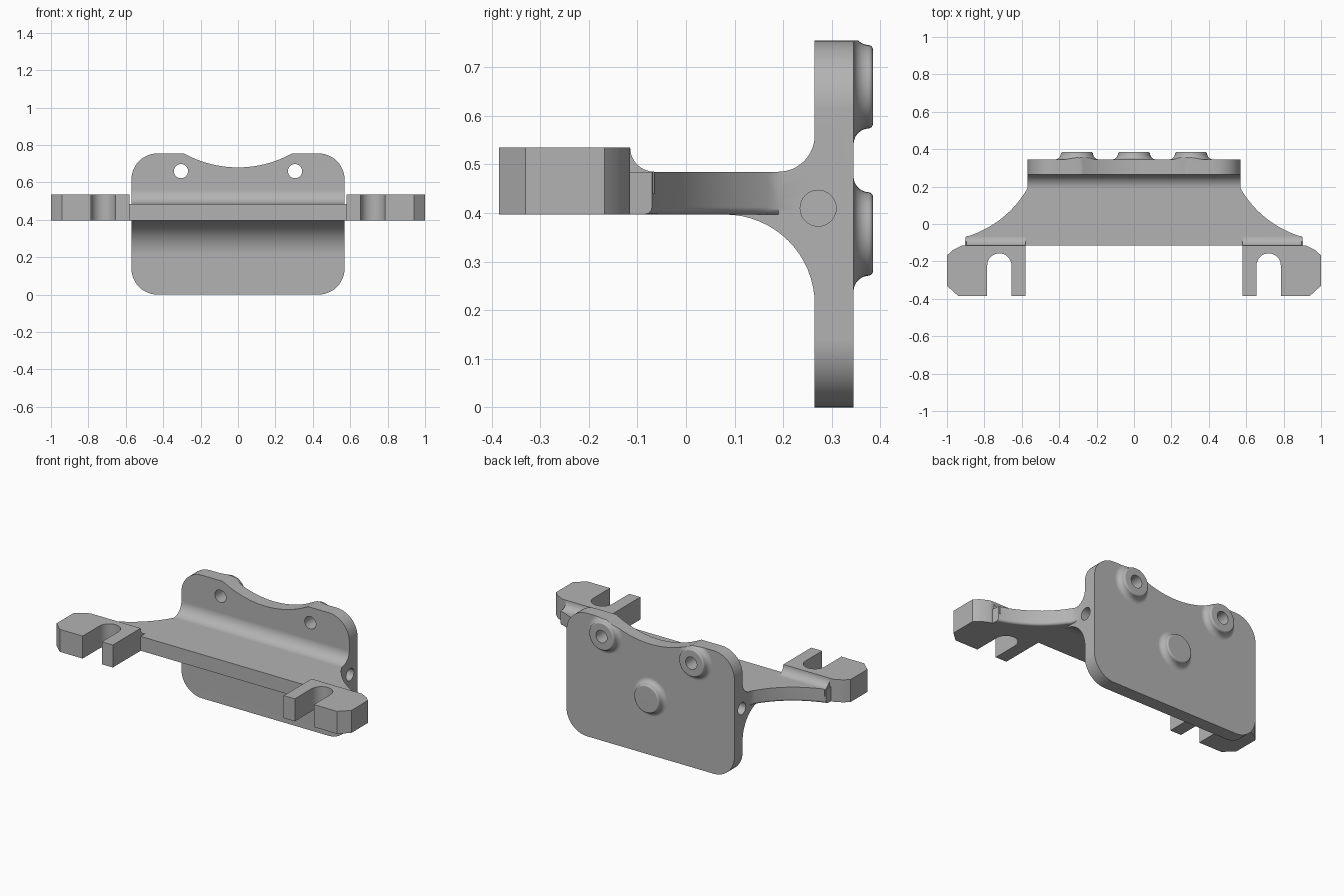
import bpy, bmesh
from math import sin, cos, radians

if "Cube" in bpy.data.objects:
    bpy.data.objects.remove(bpy.data.objects["Cube"], do_unlink=True)

grey = bpy.data.materials.new("bare grey")
grey.use_nodes = True
grey.diffuse_color = (0.45, 0.45, 0.45, 1)
grey.node_tree.nodes["Principled BSDF"].inputs["Base Color"].default_value = grey.diffuse_color


def arc(cx, cy, r, start, end, steps=12):
    angles = [radians(start + (end - start) * i / steps) for i in range(steps + 1)]
    return [(cx + r * cos(a), cy + r * sin(a)) for a in angles]


def mirrored(half):
    """Close a right-hand outline with its mirror image."""
    return half + [(-x, y) for x, y in reversed(half) if abs(x) > 1e-6]


def finish(name, bm):
    bmesh.ops.recalc_face_normals(bm, faces=bm.faces)
    mesh = bpy.data.meshes.new(name)
    bm.to_mesh(mesh)
    bm.free()
    mesh.materials.append(grey)
    obj = bpy.data.objects.new(name, mesh)
    bpy.context.collection.objects.link(obj)
    return obj


def prism(name, outline, axis, low, high, soften=None):
    """Extrude a 2D outline along an axis between two positions."""
    place = {"x": lambda a, b, h: (h, a, b),
             "y": lambda a, b, h: (a, h, b),
             "z": lambda a, b, h: (a, b, h)}[axis]
    bm = bmesh.new()
    rings = [[bm.verts.new(place(a, b, h)) for a, b in outline] for h in (low, high)]
    bm.faces.new(rings[0])
    bm.faces.new(rings[1])
    n = len(outline)
    for i in range(n):
        j = (i + 1) % n
        bm.faces.new((rings[0][i], rings[0][j], rings[1][j], rings[1][i]))
    bmesh.ops.recalc_face_normals(bm, faces=bm.faces)
    if soften:
        edges = [e for e in bm.edges if all(soften(v.co) for v in e.verts)]
        bmesh.ops.bevel(bm, geom=edges, offset=0.015, segments=3,
                        profile=0.5, affect="EDGES")
    return finish(name, bm)


def turned(name, profile, x, z, steps=40):
    """Revolve (radius, y) points about an axis parallel to y."""
    bm = bmesh.new()
    rings = []
    for r, y in profile:
        rings.append([bm.verts.new((x + px, y, z + pz))
                      for px, pz in arc(0, 0, r, 0, 360, steps)[:-1]])
    bm.faces.new(rings[0])
    bm.faces.new(rings[-1])
    for a, b in zip(rings, rings[1:]):
        for i in range(steps):
            j = (i + 1) % steps
            bm.faces.new((a[i], a[j], b[j], b[i]))
    return finish(name, bm)


def combine(target, tool, operation):
    mod = target.modifiers.new(operation.lower(), "BOOLEAN")
    mod.operation, mod.object, mod.solver = operation, tool, "EXACT"
    bpy.context.view_layer.objects.active = target
    bpy.ops.object.modifier_apply(modifier=mod.name)
    bpy.data.objects.remove(tool, do_unlink=True)


WIDE, BACK, FRONT = 0.57, 0.345, 0.265
LOW, TOP, EAR_TOP, EDGE = 0.397, 0.485, 0.535, -0.115
HOLE_X, HOLE_Z = 0.305, 0.66

# Upright plate with rounded corners and a scooped top
plate_half = (arc(WIDE - 0.14, 0.14, 0.14, -90, 0)
              + arc(WIDE - 0.14, 0.615, 0.14, 0, 90)
              + [(0.29, 0.755)] + arc(0, 1.273, 0.593, -63, -90))
plate_outline = mirrored(plate_half)
bracket = prism("mounting_bracket", plate_outline, "y", FRONT, BACK)

# Shelf that flares out into two arms, lower side edges softened
p0, p1, p2 = (WIDE, 0.19), (0.68, 0.0), (0.9, -0.07)
flare = []
for i in range(17):
    t = i / 16
    flare.append(tuple((1 - t) ** 2 * a + 2 * t * (1 - t) * b + t * t * c
                       for a, b, c in zip(p0, p1, p2)))
shelf_half = ([(0.58, EDGE), (0.6, -0.13), (0.88, -0.13), (0.905, EDGE)]
              + flare[::-1] + [(WIDE, 0.3)])
shelf = prism("shelf", mirrored(shelf_half), "z", LOW, TOP,
              lambda v: v.z < LOW + 0.01 and abs(v.x) > WIDE - 0.01 and -0.08 < v.y < 0.2)
combine(bracket, shelf, "UNION")

# Fillets where the shelf meets the plate
under = arc(FRONT - 0.185, LOW - 0.185, 0.185, 90, 0, 16) + [(0.3, 0.21), (0.3, 0.43), (0.08, 0.43)]
over = arc(FRONT - 0.075, TOP + 0.075, 0.075, -90, 0) + [(0.3, 0.56), (0.3, 0.45), (0.19, 0.45)]
for name, outline in (("lower_fillet", under), ("upper_fillet", over)):
    combine(bracket, prism(name, outline, "x", -WIDE, WIDE), "UNION")

# Slotted ears, each with a fillet down to its arm
ear = ([(0.58, EDGE), (0.58, -0.385), (0.655, -0.385)]
       + arc(0.72, -0.222, 0.065, 180, 0, 16)
       + [(0.785, -0.385), (0.94, -0.385), (1, -0.33), (1, -0.168),
          (0.97, -0.14), (0.92, EDGE)])
ramp = arc(EDGE + 0.05, EAR_TOP, 0.05, 180, 270, 8) + [(EDGE + 0.05, 0.44), (EDGE - 0.015, 0.44), (EDGE - 0.015, EAR_TOP)]
for side in (-1, 1):
    combine(bracket, prism("ear", [(side * x, y) for x, y in ear], "z", LOW, EAR_TOP), "UNION")
    ends = sorted((side * 0.58, side * 0.895))
    combine(bracket, prism("ear_fillet", ramp, "x", *ends), "UNION")

# Flared bosses on the back, trimmed to the plate outline
boss = ([(0.118, 0.32)] + arc(0.118, BACK + 0.032, 0.032, -90, -170, 8)
        + arc(0.076, 0.375, 0.01, 0, 90, 4))
for x, z in ((-HOLE_X, HOLE_Z), (HOLE_X, HOLE_Z), (0, 0.357)):
    knob = turned("boss", boss, x, z)
    combine(knob, prism("trim", plate_outline, "y", 0.3, 0.42), "INTERSECT")
    combine(bracket, knob, "UNION")

# Bolt holes through the plate and blind holes in its sides
for side in (-1, 1):
    bolt = arc(side * HOLE_X, HOLE_Z, 0.038, 0, 360, 32)[:-1]
    combine(bracket, prism("bolt_hole", bolt, "y", 0.2, 0.45), "DIFFERENCE")
    pin = arc(0.272, 0.41, 0.037, 0, 360, 32)[:-1]
    ends = sorted((side * 0.42, side * 0.65))
    combine(bracket, prism("pin_hole", pin, "x", *ends), "DIFFERENCE")

# Smooth curves, crisp edges
bpy.ops.object.select_all(action="DESELECT")
bracket.select_set(True)
bpy.context.view_layer.objects.active = bracket
bpy.ops.object.shade_smooth_by_angle(angle=radians(32))
normals = bracket.modifiers.new("even shading", "WEIGHTED_NORMAL")
normals.keep_sharp = True
